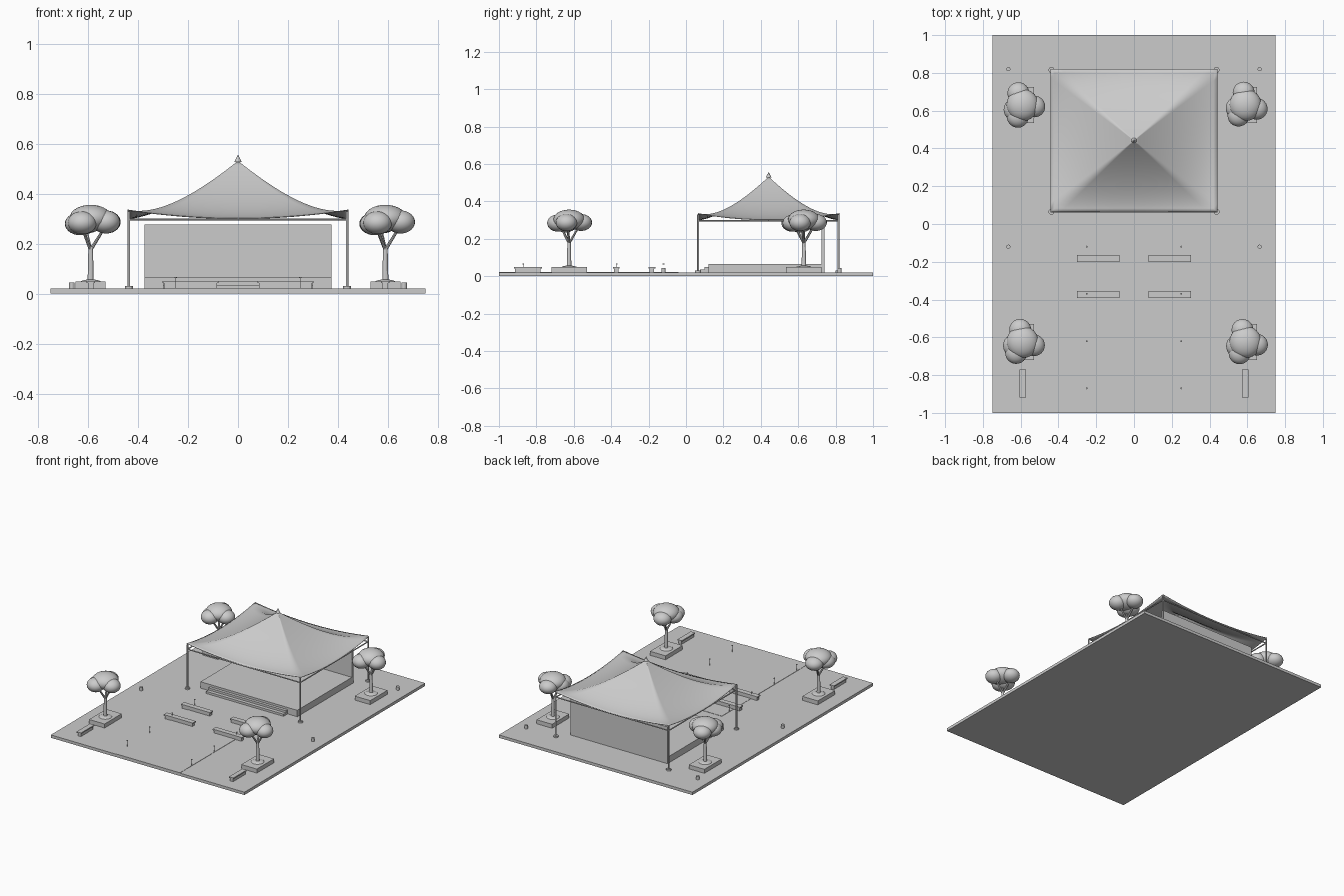
import bpy, bmesh, math
from mathutils import Vector, Matrix

cube = bpy.data.objects.get("Cube")
if cube:
    bpy.data.objects.remove(cube)

GREY = bpy.data.materials.new("plain_grey")
GREY.use_nodes = True
GREY.diffuse_color = (0.6, 0.6, 0.6, 1)
GREY.node_tree.nodes["Principled BSDF"].inputs["Base Color"].default_value = (0.6, 0.6, 0.6, 1)


def finish(name, bm, smooth=False):
    mesh = bpy.data.meshes.new(name)
    bmesh.ops.recalc_face_normals(bm, faces=bm.faces)
    for f in bm.faces:
        f.smooth = smooth
    bm.to_mesh(mesh)
    bm.free()
    mesh.materials.append(GREY)
    ob = bpy.data.objects.new(name, mesh)
    bpy.context.collection.objects.link(ob)
    return ob


def box(name, x, y, z):
    """Box from (min, max) ranges."""
    bm = bmesh.new()
    size = [r[1] - r[0] for r in (x, y, z)]
    mid = [(r[1] + r[0]) / 2 for r in (x, y, z)]
    bmesh.ops.create_cube(bm, size=1, matrix=Matrix.Translation(mid) @ Matrix.Diagonal((*size, 1)))
    return finish(name, bm)


def rod(name, a, b, r1, r2=None, sides=12):
    """Round rod or cone between two points."""
    a, b = Vector(a), Vector(b)
    turn = (b - a).to_track_quat('Z', 'Y').to_matrix().to_4x4()
    bm = bmesh.new()
    bmesh.ops.create_cone(bm, cap_ends=True, segments=sides, radius1=r1,
                          radius2=r1 if r2 is None else r2, depth=(b - a).length,
                          matrix=Matrix.Translation((a + b) / 2) @ turn)
    return finish(name, bm)


def blob(name, centre, rx, rz):
    """Flattened smooth ball."""
    bm = bmesh.new()
    bmesh.ops.create_uvsphere(bm, u_segments=24, v_segments=14, radius=1,
                              matrix=Matrix.Translation(centre) @ Matrix.Diagonal((rx, rx, rz, 1)))
    return finish(name, bm, True)


# Ground slab and raised walkway
G = 0.02
box("ground", (-0.75, 0.75), (-1, 1), (0, G))
box("walkway", (-0.25, 0.25), (-1, -0.04), (G, 0.022))

# Stage, steps and back wall
box("stage", (-0.375, 0.375), (0.12, 0.73), (G, 0.065))
box("upper_step", (-0.3, 0.3), (0.10, 0.12), (G, 0.05))
box("lower_step", (-0.3, 0.3), (0.075, 0.10), (G, 0.035))
box("back_wall", (-0.375, 0.375), (0.725, 0.74), (G, 0.277))

# Posts, feet and frame beams
PX, PY0, PY1 = 0.437, 0.065, 0.815
for sx in (-1, 1):
    for y in (PY0, PY1):
        rod("post", (sx * PX, y, G), (sx * PX, y, 0.33), 0.005)
        rod("post_foot", (sx * PX, y, G), (sx * PX, y, 0.03), 0.016)
    rod("side_beam", (sx * PX, PY0, 0.297), (sx * PX, PY1, 0.297), 0.004, sides=8)
for y in (PY0, PY1):
    rod("cross_beam", (-PX, y, 0.297), (PX, y, 0.297), 0.004, sides=8)

# Tent roof: square rings sweeping up to the apex, with lifted corners
CX, CY, MID = 0.442, 0.378, 0.442
RINGS, SEG = 20, 16


def roof_point(u, v):
    r = max(abs(u), abs(v))
    z = 0.302 + 0.23 * (1 - r) ** 1.55 + 0.035 * (u * v) ** 2
    return (u * CX, MID + v * CY, z)


bm = bmesh.new()
apex = bm.verts.new(roof_point(0, 0))
previous = None
for i in range(1, RINGS + 1):
    r = i / RINGS
    ring = []
    for side in range(4):
        c, s = ((1, 0), (0, 1), (-1, 0), (0, -1))[side]
        for k in range(SEG):
            t = 2 * k / SEG - 1
            ring.append(bm.verts.new(roof_point(r * (c - s * t), r * (s + c * t))))
    for k in range(len(ring)):
        n = (k + 1) % len(ring)
        if previous:
            bm.faces.new((previous[k], ring[k], ring[n], previous[n]))
        else:
            bm.faces.new((apex, ring[k], ring[n]))
    previous = ring
roof = finish("tent_roof", bm, True)
shell = roof.modifiers.new("cloth", 'SOLIDIFY')
shell.thickness = 0.003
rod("finial", (0, MID, 0.528), (0, MID, 0.557), 0.015, 0, 16)


# Benches: seat slab on a narrower plinth
def bench(x, y, w, d):
    box("bench_seat", (x - w / 2, x + w / 2), (y - d / 2, y + d / 2), (0.042, 0.05))
    w, d = w - 0.012, d - 0.012
    box("bench_plinth", (x - w / 2, x + w / 2), (y - d / 2, y + d / 2), (G, 0.042))


for sx in (-1, 1):
    bench(sx * 0.19, -0.182, 0.225, 0.036)
    bench(sx * 0.19, -0.373, 0.225, 0.036)
    bench(sx * 0.59, -0.845, 0.034, 0.148)
    # Bollards
    for y in (-0.12, 0.82):
        rod("bollard", (sx * 0.665, y, G), (sx * 0.665, y, 0.044), 0.011)
    # Path markers
    for i in range(4):
        y = -0.12 - 0.25 * i
        rod("marker_stem", (sx * 0.25, y, G), (sx * 0.25, y, 0.064), 0.001, sides=6)
        rod("marker_cap", (sx * 0.25, y, 0.063), (sx * 0.25, y, 0.067), 0.005)


# Planted trees: planter, soil mound, forked trunk and leafy lobes
LOBES = ((0, 0, 0.302, 0.085, 0.054), (0.063, -0.008, 0.287, 0.057, 0.046),
         (-0.022, 0.062, 0.287, 0.058, 0.045), (-0.025, -0.062, 0.284, 0.058, 0.046),
         (-0.038, -0.025, 0.28, 0.062, 0.046))


def tree(x, y, angle):
    def at(dx, dy, z):
        c, s = math.cos(angle), math.sin(angle)
        return (x + dx * c - dy * s, y + dx * s + dy * c, z)

    box("planter", (x - 0.06, x + 0.06), (y - 0.095, y + 0.095), (G, 0.048))
    blob("soil_mound", (x, y, 0.046), 0.042, 0.011)
    rod("trunk", at(0, 0, G), at(0, 0, 0.19), 0.013, 0.009)
    for k in range(3):
        a = math.tau * k / 3
        rod("branch", at(0, 0, 0.175), at(0.05 * math.cos(a), 0.05 * math.sin(a), 0.255), 0.007, 0.005, 8)
    for dx, dy, z, rx, rz in LOBES:
        blob("leaves", at(dx, dy, z), rx, rz)


tree(-0.59, -0.625, -0.15)
tree(-0.59, 0.63, 0.0)
tree(0.59, -0.625, -0.1)
tree(0.59, 0.63, -0.2)
